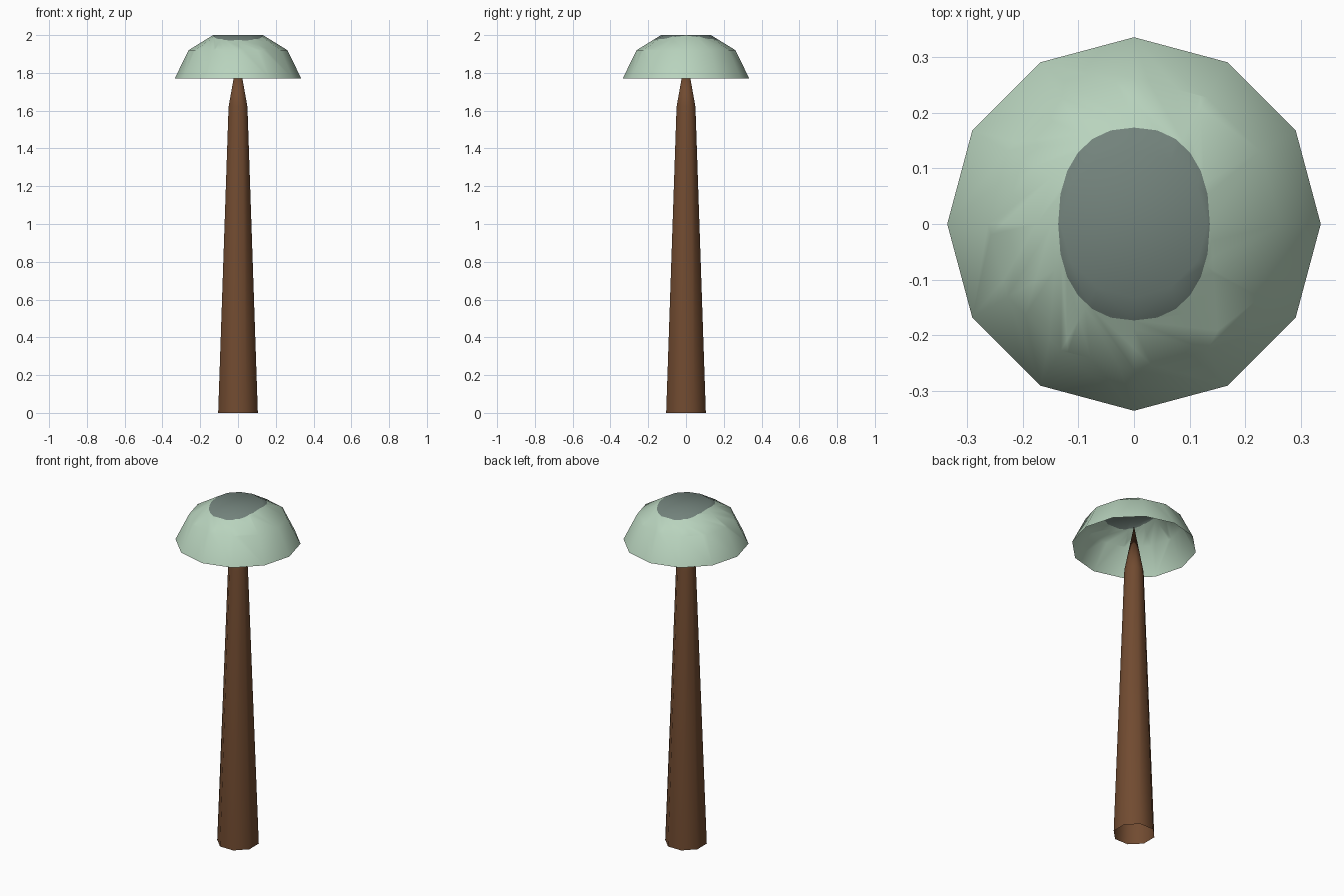
import bpy, bmesh, math
from mathutils import Vector

cube = bpy.data.objects.get("Cube")
if cube:
    bpy.data.objects.remove(cube)


def material(name, rgb):
    mat = bpy.data.materials.new(name)
    mat.use_nodes = True
    colour = (*rgb, 1)
    mat.diffuse_color = colour
    mat.node_tree.nodes["Principled BSDF"].inputs["Base Color"].default_value = colour
    return mat


def lathe(profile, sides, turn=0.0):
    """Revolve (radius, z) points; a radius of 0 makes a pointed tip."""
    bm = bmesh.new()
    rings = []
    for r, z in profile:
        count = sides if r else 1
        angles = [turn + math.tau * i / sides for i in range(count)]
        rings.append([bm.verts.new((r * math.cos(a), r * math.sin(a), z)) for a in angles])
    for low, high in zip(rings, rings[1:]):
        for i in range(sides):
            j = (i + 1) % sides
            if len(high) == 1:
                bm.faces.new((low[i], low[j], high[0]))
            else:
                bm.faces.new((low[i], low[j], high[j], high[i]))
    return bm, rings


def finish(name, bm, mats):
    for f in bm.faces:
        f.smooth = True
    mesh = bpy.data.meshes.new(name)
    bm.to_mesh(mesh)
    bm.free()
    for m in mats:
        mesh.materials.append(m)
    obj = bpy.data.objects.new(name, mesh)
    bpy.context.collection.objects.link(obj)
    return obj


green = material("pale green", (0.48, 0.65, 0.51))
grey = material("slate grey", (0.17, 0.225, 0.2))
brown = material("bark brown", (0.165, 0.07, 0.03))

# Stem: open-bottomed tapered octagon with a pointed tip
flat = math.cos(math.pi / 8)
bm, _ = lathe([(0.105 / flat, 0), (0.05 / flat, 1.62), (0, 1.9)], 8, math.pi / 8)
finish("stem", bm, [brown])

# Cap: open twelve-sided shell with a flat crown
shoulder = 1.92
bm, rings = lathe([(0.335, 1.77), (0.262, shoulder), (0.132, 2.0)], 12)
bm.faces.new(rings[-1])

# Rounded spot cut into the crown
half_x, half_y, power, steps = 0.136, 0.173, 2 / 2.3, 24


def outline(i):
    c, s = math.cos(math.tau * i / steps), math.sin(math.tau * i / steps)
    return Vector((math.copysign(half_x * abs(c) ** power, c),
                   math.copysign(half_y * abs(s) ** power, s), 0))


planes = []


def in_spot(face):
    centre = face.calc_center_median()
    if centre.z < shoulder:
        return False
    return all((centre - p).dot(n) < 0 for p, n in planes)


for i in range(steps):
    a, b = outline(i), outline(i + 1)
    normal = (b - a).cross(Vector((0, 0, 1))).normalized()
    faces = [f for f in bm.faces if in_spot(f)]
    edges = list({e for f in faces for e in f.edges})
    verts = list({v for f in faces for v in f.verts})
    bmesh.ops.bisect_plane(bm, geom=verts + edges + faces, dist=1e-5,
                           plane_co=a, plane_no=normal)
    planes.append((a, normal))

for f in bm.faces:
    f.material_index = 1 if in_spot(f) else 0
finish("cap", bm, [green, grey])
